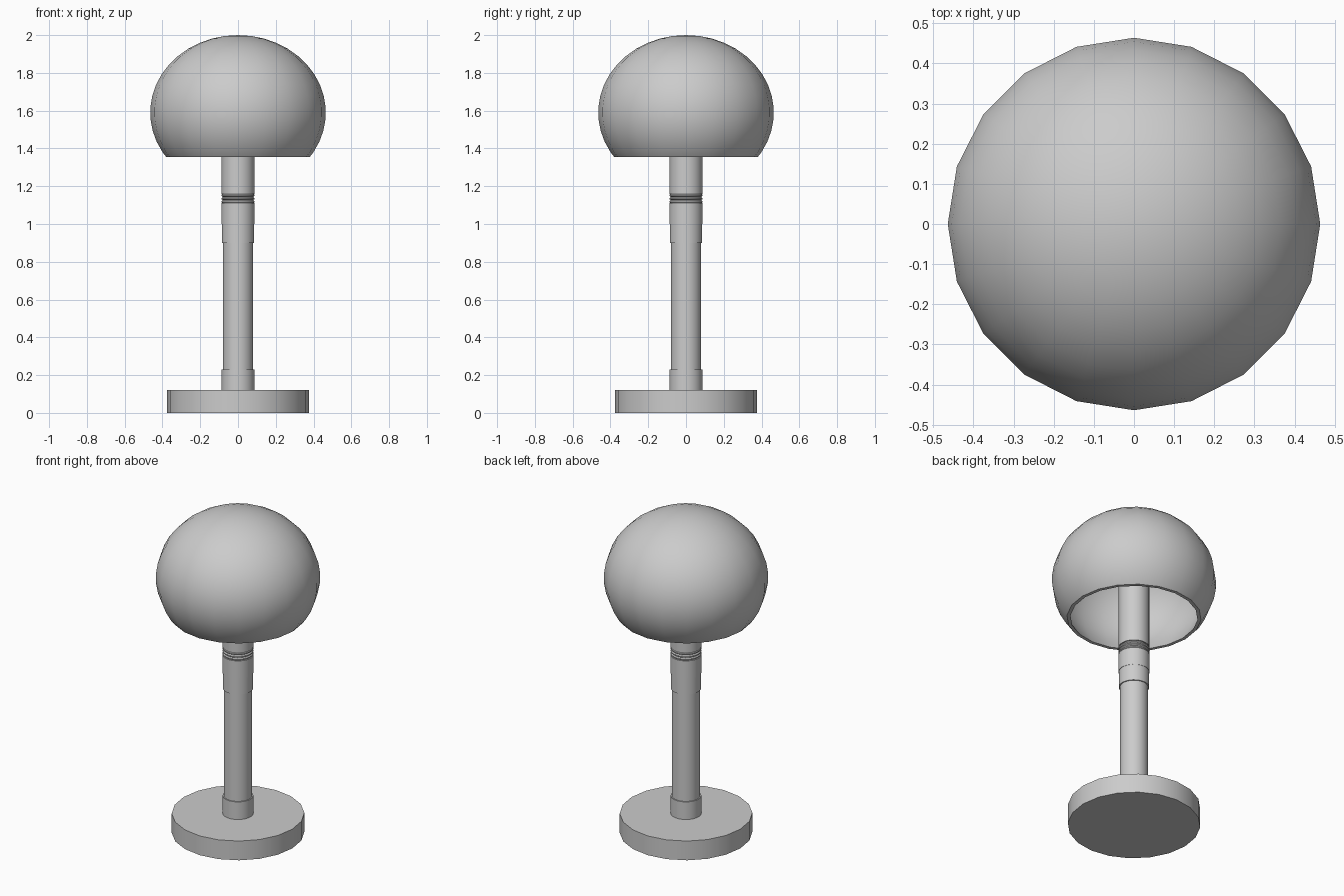
import bpy, bmesh
from math import sin, cos, pi, asin, radians

if "Cube" in bpy.data.objects:
    bpy.data.objects.remove(bpy.data.objects["Cube"])


def lathe(name, profile, segments, angle=35):
    """Revolve (radius, z) points around z; radius 0 makes a pole."""
    bm = bmesh.new()
    rings = []
    for r, z in profile:
        if r == 0:
            rings.append([bm.verts.new((0, 0, z))])
        else:
            rings.append([bm.verts.new((r * cos(2 * pi * i / segments),
                                        r * sin(2 * pi * i / segments), z))
                          for i in range(segments)])
    for a, b in zip(rings, rings[1:]):
        for i in range(segments):
            j = (i + 1) % segments
            quad = [a[i % len(a)], a[j % len(a)], b[j % len(b)], b[i % len(b)]]
            bm.faces.new(list(dict.fromkeys(quad)))
    bmesh.ops.recalc_face_normals(bm, faces=bm.faces)
    mesh = bpy.data.meshes.new(name)
    bm.to_mesh(mesh)
    bm.free()
    ob = bpy.data.objects.new(name, mesh)
    bpy.context.collection.objects.link(ob)
    bpy.context.view_layer.objects.active = ob
    ob.select_set(True)
    bpy.ops.object.shade_smooth_by_angle(angle=radians(angle))
    ob.select_set(False)
    return ob


def tube(name, r, z0, z1):
    return lathe(name, [(0, z0), (r, z0), (r, z1), (0, z1)], 32)


def dome_arc(a, h, z_low, steps=14):
    """Elliptical arc from the low rim up to the pole."""
    t0 = asin((z_low - 1.59) / h)
    pts = [(a * cos(t0 + (pi / 2 - t0) * i / steps),
            1.59 + h * sin(t0 + (pi / 2 - t0) * i / steps)) for i in range(steps)]
    return pts + [(0, 1.59 + h)]


# round foot
lathe("base", [(0, 0), (0.375, 0), (0.375, 0.12), (0, 0.12)], 20)

# stem and its collars
tube("stem", 0.08, 0.12, 1.0)
tube("lower_collar", 0.087, 0.12, 0.23)
tube("upper_collar", 0.086, 0.90, 1.0)
tube("switch_collar", 0.088, 1.0, 1.11)
tube("upper_stem", 0.087, 1.16, 1.95)

# ribbed neck between the collars
ribs = [(0, 1.11)]
for i in range(3):
    z = 1.11 + i * 0.05 / 3
    ribs += [(0.081, z), (0.087, z + 0.005), (0.087, z + 0.011), (0.081, z + 0.0166)]
ribs = [p for k, p in enumerate(ribs) if k not in (5, 9)] + [(0, 1.16)]
lathe("ribbed_neck", ribs, 32)

# hollow shade with a thin rim
outer = dome_arc(0.465, 0.41, 1.38)
inner = dome_arc(0.445, 0.39, 1.38)
lathe("shade", inner[::-1] + [(0.36, 1.355), (0.38, 1.355)] + outer, 20, 40)
